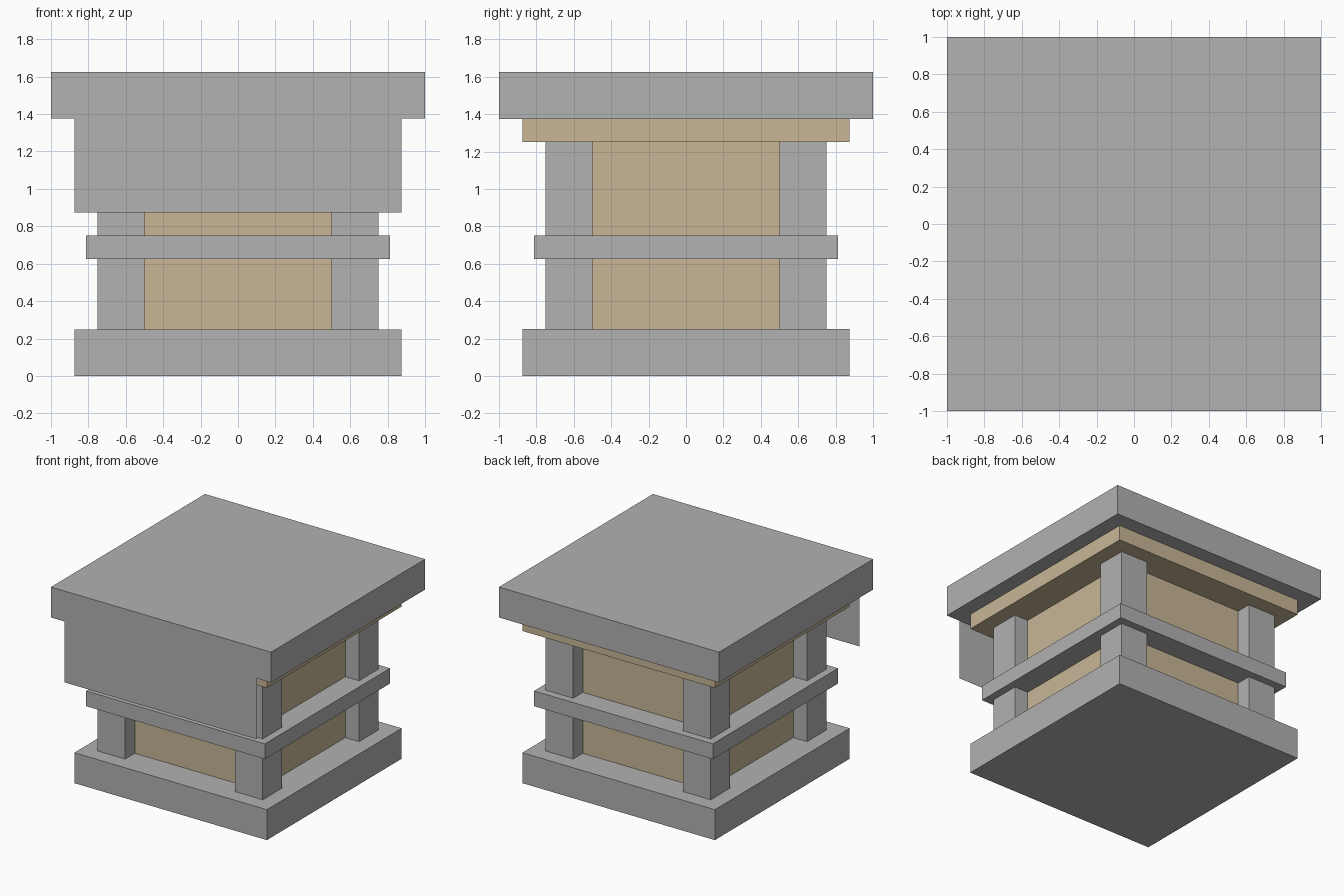
import bpy
import bmesh
from mathutils import Matrix, Vector

cube = bpy.data.objects.get("Cube")
if cube:
    bpy.data.objects.remove(cube, do_unlink=True)


def make_material(name, rgb):
    mat = bpy.data.materials.new(name)
    mat.use_nodes = True
    mat.diffuse_color = (*rgb, 1)
    mat.node_tree.nodes["Principled BSDF"].inputs["Base Color"].default_value = (*rgb, 1)
    return mat


stone = make_material("grey stone", (0.445, 0.445, 0.445))
plaster = make_material("tan plaster", (0.58, 0.47, 0.305))


def finish(name, bm, mat):
    mesh = bpy.data.meshes.new(name)
    bm.to_mesh(mesh)
    bm.free()
    mesh.materials.append(mat)
    obj = bpy.data.objects.new(name, mesh)
    bpy.context.collection.objects.link(obj)


def block(name, half, bottom, top, mat, x=0, y=0):
    """Square block with the given half width between two heights."""
    bm = bmesh.new()
    size = Vector((2 * half, 2 * half, top - bottom))
    place = Matrix.Translation((x, y, (bottom + top) / 2)) @ Matrix.Diagonal(size).to_4x4()
    bmesh.ops.create_cube(bm, size=1, matrix=place)
    finish(name, bm, mat)


# Stacked square tiers
block("base", 0.875, 0, 0.25, stone)
block("wall_core", 0.625, 0.25, 1.25, plaster)
block("middle_band", 0.8125, 0.625, 0.75, stone)
block("cornice", 0.875, 1.25, 1.375, plaster)
block("roof_slab", 1, 1.375, 1.625, stone)

# Corner pillars
for side, sx in (("left", 1), ("right", -1)):
    for end, sy in (("front", -1), ("back", 1)):
        block(f"{end}_{side}_pillar", 0.125, 0.25, 1.25, stone, 0.625 * sx, 0.625 * sy)

# Thin sheet hanging flush with the front of the roof
bm = bmesh.new()
corners = [(-0.875, 0.875), (0.875, 0.875), (0.875, 1.375), (-0.875, 1.375)]
bm.faces.new([bm.verts.new((x, -1, z)) for x, z in corners])
finish("front_hanging_panel", bm, stone)
